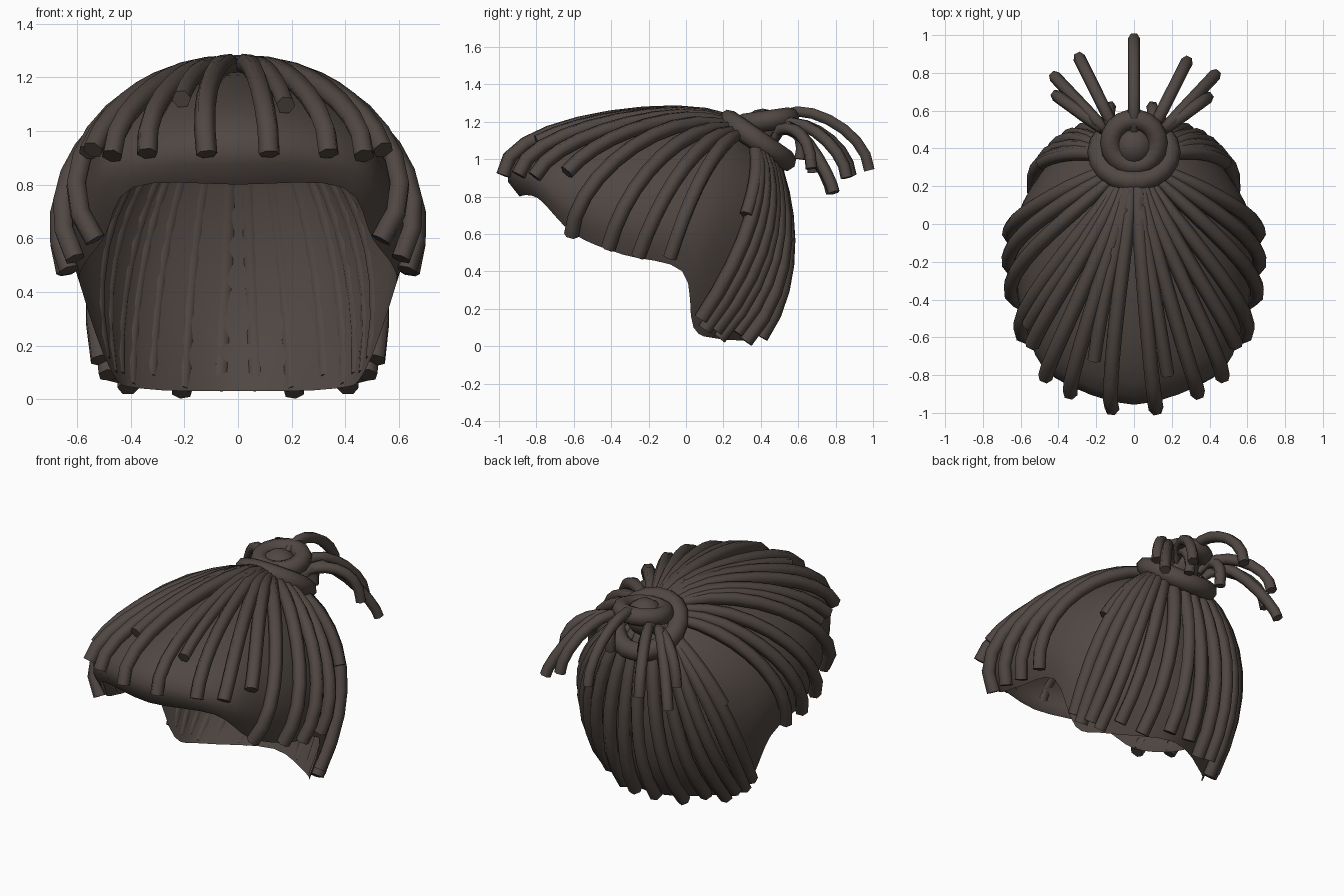
import bpy, bmesh, math, random
from mathutils import Vector as V, Matrix

random.seed(4)
if "Cube" in bpy.data.objects:
    bpy.data.objects.remove(bpy.data.objects["Cube"])

COLOUR = (0.08, 0.063, 0.055, 1)
brown = bpy.data.materials.new("dark_brown_hair")
brown.use_nodes = True
brown.diffuse_color = COLOUR
brown.node_tree.nodes["Principled BSDF"].inputs["Base Color"].default_value = COLOUR

# Scalp guide lines from the crown, front to back: upper point, lower point, rim
CROWN = V((0, .33, 1.1))
GUIDES = [[V(p) for p in g] for g in (
    ((0, -.1, 1.22), (0, -.77, 1.1), (0, -.89, .8)),
    ((.15, -.09, 1.2), (.38, -.63, 1.05), (.39, -.79, .79)),
    ((.27, -.06, 1.15), (.53, -.44, .93), (.5, -.6, .6)),
    ((.32, .08, 1.09), (.585, -.17, .84), (.58, -.34, .49)),
    ((.33, .23, 1.02), (.57, .11, .75), (.58, -.02, .4)),
    ((.28, .37, .94), (.47, .3, .6), (.47, .04, .1)),
    ((.19, .43, .93), (.31, .44, .52), (.36, .17, .04)),
    ((0, .46, .91), (0, .515, .48), (0, .36, .03)))]


def mirror(p):
    return V((-p.x, p.y, p.z))


def guide(i):
    if i < 0:
        return [mirror(p) for p in GUIDES[-i]]
    if i > 7:
        return [mirror(p) for p in GUIDES[14 - i]]
    return GUIDES[i]


def through(pts, t):
    """Cubic curve through four evenly spaced points."""
    u, out = 3 * t, V((0, 0, 0))
    for i, p in enumerate(pts):
        w = 1.0
        for j in range(4):
            if j != i:
                w *= (u - j) / (i - j)
        out += p * w
    return out


def scalp(m, t):
    """Point on the cap: m runs front to back, negative on the other side."""
    if m < 0:
        return mirror(scalp(-m, t))
    i = min(int(m), 6)
    f = m - i
    pts = [CROWN]
    for a, b, c, d in zip(guide(i - 1), guide(i), guide(i + 1), guide(i + 2)):
        pts.append(b + f * .5 * (c - a + f * (2 * a - 5 * b + 4 * c - d
                   + f * (3 * (b - c) + d - a))))
    return through(pts, t)


def normal(m, t):
    e = .02
    n = (scalp(m + e, t) - scalp(m - e, t)).cross(scalp(m, t + e) - scalp(m, t - e))
    n.normalize()
    return n if n.dot(scalp(m, t) - V((0, -.1, .5))) > 0 else -n


def finish(ob, angle):
    ob.data.materials.clear()
    ob.data.materials.append(brown)
    bpy.ops.object.select_all(action='DESELECT')
    ob.select_set(True)
    bpy.context.view_layer.objects.active = ob
    if ob.type == 'CURVE':
        bpy.ops.object.convert(target='MESH')
    bpy.ops.object.shade_smooth_by_angle(angle=math.radians(angle))


def from_bmesh(name, bm, angle=50):
    me = bpy.data.meshes.new(name)
    bm.to_mesh(me)
    bm.free()
    ob = bpy.data.objects.new(name, me)
    bpy.context.collection.objects.link(ob)
    finish(ob, angle)


def strands(name, paths, radius):
    """Capped six-sided tubes that start thin and end blunt."""
    cu = bpy.data.curves.new(name, 'CURVE')
    cu.dimensions = '3D'
    cu.bevel_depth = radius
    cu.bevel_resolution = 1
    cu.use_fill_caps = True
    for path in paths:
        sp = cu.splines.new('POLY')
        sp.points.add(len(path) - 1)
        for i, (pt, p) in enumerate(zip(sp.points, path)):
            pt.co = (*p, 1)
            pt.radius = min(1, .6 + 1.6 * i / len(path))
    ob = bpy.data.objects.new(name, cu)
    bpy.context.collection.objects.link(ob)
    finish(ob, 70)


# Cap of hair under the strands
bm = bmesh.new()
ROWS, COLS = 14, 56
top = bm.verts.new(CROWN)
grid = [[bm.verts.new(scalp(-7 + c * 14 / COLS, r / ROWS)) for r in range(1, ROWS + 1)]
        for c in range(COLS)]
for c in range(COLS):
    a, b = grid[c], grid[(c + 1) % COLS]
    bm.faces.new((top, a[0], b[0]))
    for r in range(ROWS - 1):
        bm.faces.new((a[r], a[r + 1], b[r + 1], b[r]))
bmesh.ops.recalc_face_normals(bm, faces=bm.faces)
bm.normal_update()
if sum(f.normal.dot(f.calc_center_median() - V((0, -.1, .5))) for f in bm.faces) < 0:
    bmesh.ops.reverse_faces(bm, faces=bm.faces)
from_bmesh("hair_cap", bm, 80)


# Strands lying on the cap
def lock(m, end, steps=10):
    path = []
    wave = random.uniform(-.06, .06)
    for i in range(steps + 1):
        t = .06 + (end - .06) * i / steps
        mm = m + wave * math.sin(math.pi * i / steps)
        path.append(scalp(mm, t) + normal(mm, min(t, .97)) * .032)
    return path


FRINGE = ((.24, .89), (.7, .88), (1.06, .86), (1.5, .76))
SIDES = ((2.02, .99), (2.75, .98), (3.25, .98), (3.7, .96))
BACK = ((4.97, .97), (5.25, .98), (5.55, .97), (5.85, .99), (6.15, .96), (6.5, .99), (6.83, .97))
for name, rows in (("fringe", FRINGE), ("side", SIDES), ("back", BACK)):
    for label, s in (("left", 1), ("right", -1)):
        strands(name + "_strands_" + label, [lock(s * m, e) for m, e in rows], .04)
strands("short_strands", [lock(*p) for p in
        ((.4, .7), (-.5, .66), (-1.8, .72), (4.85, .6), (-4.85, .6))], .036)


# Tied bun: tie tilted backward, coil above it with a round centre
def ring(name, centre, major, minor, tilt, nu=18, nv=8):
    bm = bmesh.new()
    place = Matrix.Translation(centre) @ Matrix.Rotation(math.radians(tilt), 4, 'X')
    loops = []
    for i in range(nu):
        a = math.tau * i / nu
        loops.append([])
        for j in range(nv):
            b = math.tau * j / nv
            d = major + minor * math.cos(b)
            loops[-1].append(bm.verts.new(place @ V((d * math.cos(a), d * math.sin(a), minor * math.sin(b)))))
    for i in range(nu):
        p, q = loops[i], loops[(i + 1) % nu]
        for j in range(nv):
            k = (j + 1) % nv
            bm.faces.new((p[j], q[j], q[k], p[k]))
    from_bmesh(name, bm)


ring("hair_tie", (0, .38, 1.1), .19, .058, -35)
ring("bun_coil", (0, .43, 1.205), .125, .055, 8)
bm = bmesh.new()
bmesh.ops.create_uvsphere(bm, u_segments=14, v_segments=8, radius=.11,
                          matrix=Matrix.Translation((0, .41, 1.16)))
from_bmesh("bun_centre", bm)

# Loose tail strands fanning out behind the bun
TIPS = [(0, .98, .94), (-.29, .88, .91), (.28, .86, .9), (-.42, .78, .82),
        (.43, .79, .82), (-.41, .68, .93), (.39, .67, .95)]
tail = []
for tip in map(V, TIPS):
    drop = .22 * abs(tip.x)
    start = V((tip.x * .3, .47, 1.2 - drop))
    p, q = start.lerp(tip, .35), start.lerp(tip, .78)
    p.z, q.z = 1.25 - drop, tip.z + .2 - drop * .4
    tail.append([through((start, p, q, tip), i / 8) for i in range(9)])
strands("tail_strands", tail, .033)
stubs = []
for x in (-.13, .1):
    pts = (V((x * .6, .45, 1.16)), V((x, .55, 1.18)), V((x, .61, 1.11)), V((x, .61, 1.0)))
    stubs.append([through(pts, i / 6) for i in range(7)])
strands("tail_stubs", stubs, .033)
